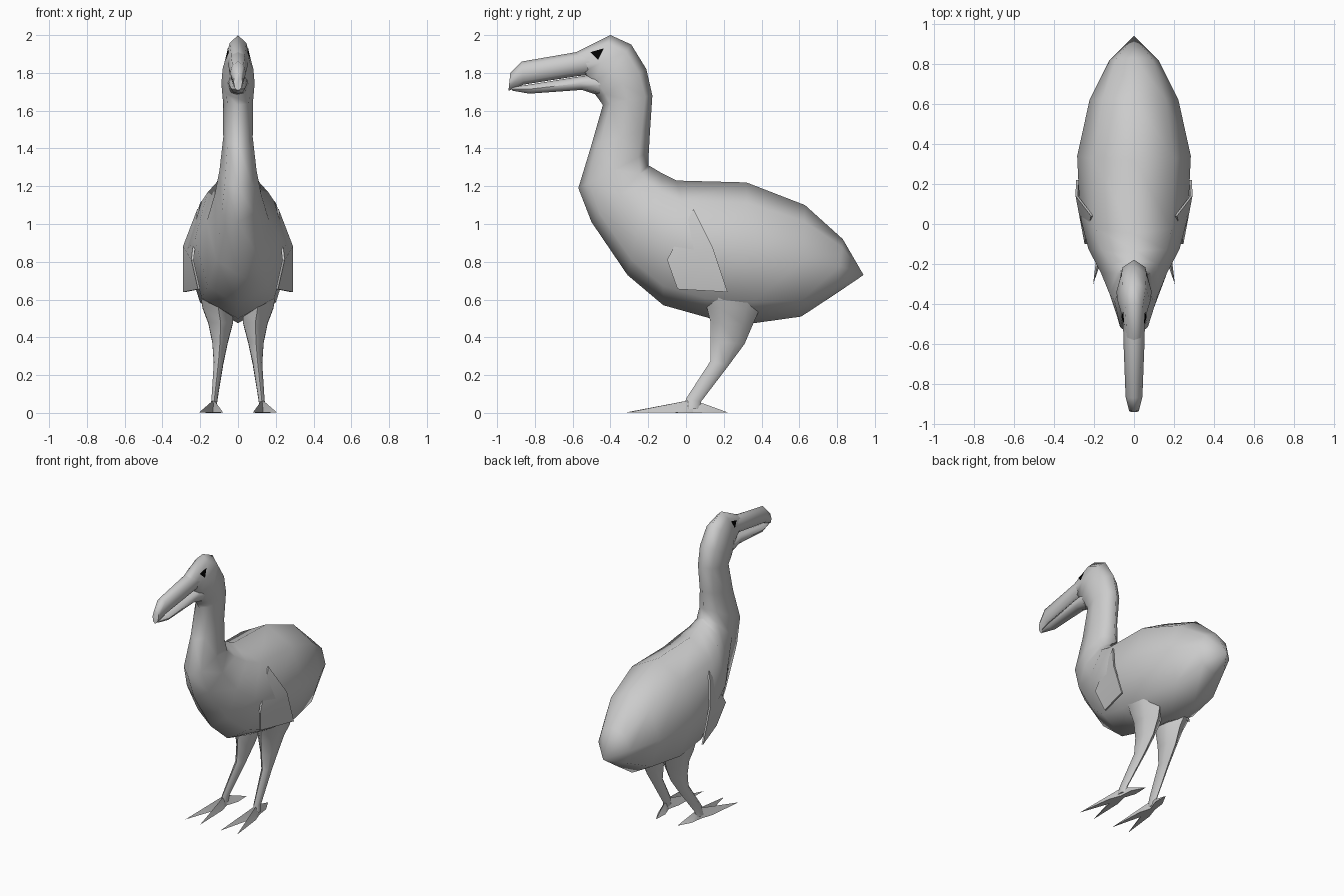
import bpy, bmesh, math
from mathutils import Vector
from mathutils.bvhtree import BVHTree

if "Cube" in bpy.data.objects:
    bpy.data.objects.remove(bpy.data.objects["Cube"])


def material(name, rgb):
    m = bpy.data.materials.new(name)
    m.diffuse_color = (*rgb, 1)
    m.use_nodes = True
    m.node_tree.nodes["Principled BSDF"].inputs["Base Color"].default_value = m.diffuse_color
    return m


GREY = material("plain grey", (0.6, 0.6, 0.6))
BLACK = material("eye black", (0.0, 0.0, 0.0))


def finish(name, bm, mat, angle=None):
    bmesh.ops.recalc_face_normals(bm, faces=bm.faces)
    me = bpy.data.meshes.new(name)
    bm.to_mesh(me)
    bm.free()
    me.materials.append(mat)
    ob = bpy.data.objects.new(name, me)
    bpy.context.collection.objects.link(ob)
    if angle:
        bpy.ops.object.select_all(action='DESELECT')
        bpy.context.view_layer.objects.active = ob
        ob.select_set(True)
        bpy.ops.object.shade_smooth_by_angle(angle=math.radians(angle))
    return ob


def loft(name, rings, sides=8, tip=None, angle=50):
    """Rings are (top y, top z, bottom y, bottom z, half width, centre x)."""
    bm = bmesh.new()
    loops = []
    for ty, tz, by, bz, w, cx in rings:
        top, bot = Vector((cx, ty, tz)), Vector((cx, by, bz))
        mid, half = (top + bot) / 2, (top - bot) / 2
        loops.append([bm.verts.new(mid + half * math.cos(a) + Vector((w * math.sin(a), 0, 0)))
                      for a in (math.tau * i / sides for i in range(sides))])
    for a, b in zip(loops, loops[1:]):
        for i in range(sides):
            j = (i + 1) % sides
            bm.faces.new((a[i], a[j], b[j], b[i]))
    if tip:
        t = bm.verts.new(tip)
        for i in range(sides):
            bm.faces.new((t, loops[0][(i + 1) % sides], loops[0][i]))
    else:
        bm.faces.new(loops[0])
    bm.faces.new(loops[-1])
    return finish(name, bm, GREY, angle)


# Body, neck and head in one skin, from tail to brow
body = loft("body", [(*r, 0) for r in [
    (0.83, 0.92, 0.80, 0.635, 0.125),
    (0.63, 1.10, 0.61, 0.51, 0.222),
    (0.32, 1.22, 0.36, 0.475, 0.284),
    (-0.05, 1.23, 0.13, 0.50, 0.270),
    (-0.13, 1.27, -0.12, 0.57, 0.228),
    (-0.18, 1.30, -0.31, 0.73, 0.165),
    (-0.20, 1.31, -0.50, 1.01, 0.122),
    (-0.197, 1.38, -0.57, 1.19, 0.098),
    (-0.19, 1.50, -0.50, 1.42, 0.078),
    (-0.178, 1.68, -0.44, 1.63, 0.08),
    (-0.21, 1.82, -0.465, 1.665, 0.088),
    (-0.29, 1.95, -0.48, 1.685, 0.082),
    (-0.40, 2.00, -0.50, 1.71, 0.062),
    (-0.58, 1.91, -0.53, 1.79, 0.05)]], tip=(0, 0.94, 0.73), angle=75)

# Beak halves, parted by a thin gap
loft("upper_beak", [(*r, 0) for r in [
    (-0.48, 1.93, -0.45, 1.798, 0.055),
    (-0.58, 1.91, -0.58, 1.782, 0.053),
    (-0.87, 1.86, -0.86, 1.738, 0.042),
    (-0.93, 1.80, -0.94, 1.705, 0.024)]], angle=60)
loft("lower_beak", [(*r, 0) for r in [
    (-0.43, 1.80, -0.46, 1.68, 0.058),
    (-0.57, 1.78, -0.55, 1.71, 0.050),
    (-0.83, 1.738, -0.83, 1.69, 0.036),
    (-0.92, 1.725, -0.92, 1.706, 0.014)]], angle=60)

# Eyes: small triangles laid on the head surface
dg = bpy.context.evaluated_depsgraph_get()
tree = BVHTree.FromObject(body, dg)
CORNERS = [(-0.505, 1.91), (-0.435, 1.93), (-0.465, 1.87)]
for s, side in ((1, "right"), (-1, "left")):
    bm = bmesh.new()
    grid = {}
    n = 4
    for i in range(n + 1):
        for j in range(n + 1 - i):
            w = (i / n, j / n, 1 - (i + j) / n)
            y, z = (sum(k * c[d] for k, c in zip(w, CORNERS)) for d in (0, 1))
            p, normal, _, _ = tree.ray_cast(Vector((s, y, z)), Vector((-s, 0, 0)))
            if p is None:
                p = Vector((s * 0.05, y, z))
            grid[i, j] = bm.verts.new(p + Vector((s * 0.007, 0, 0)))
    for i in range(n):
        for j in range(n - i):
            bm.faces.new((grid[i, j], grid[i + 1, j], grid[i, j + 1]))
            if i + j < n - 1:
                bm.faces.new((grid[i + 1, j], grid[i + 1, j + 1], grid[i, j + 1]))
    finish(side + "_eye", bm, BLACK)

for s, side in ((1, "right"), (-1, "left")):
    # Wing: thin flap rooted in the body, hanging clear at the back
    bm = bmesh.new()
    outline = [(0.215, 0.04, 1.08), (0.292, 0.14, 0.88), (0.29, 0.22, 0.64),
               (0.212, -0.045, 0.655), (0.247, -0.10, 0.81)]
    outer = [bm.verts.new((s * x, y, z)) for x, y, z in outline]
    inner = [bm.verts.new((s * (x - 0.012), y, z)) for x, y, z in outline]
    for v in (outer, inner):
        bm.faces.new((v[0], v[1], v[4]))
        bm.faces.new((v[1], v[2], v[3], v[4]))
    for i in range(5):
        j = (i + 1) % 5
        bm.faces.new((outer[i], outer[j], inner[j], inner[i]))
    finish(side + "_wing", bm, GREY, 40)

    # Leg: thigh narrowing to a shank that slants forward
    loft(side + "_leg", [(*r, s * x) for *r, x in [
        (0.06, 0.70, 0.44, 0.68, 0.10, 0.125),
        (0.11, 0.56, 0.39, 0.55, 0.095, 0.105),
        (0.13, 0.48, 0.355, 0.47, 0.075, 0.092),
        (0.13, 0.38, 0.31, 0.365, 0.047, 0.095),
        (0.13, 0.275, 0.225, 0.25, 0.029, 0.103),
        (0.0, 0.075, 0.08, 0.06, 0.018, 0.125),
        (-0.01, 0.02, 0.07, 0.02, 0.02, 0.13)]], sides=6, angle=60)

    # Toes: flat spikes, two forward and one back
    for label, tx, ty in (("outer", 0.205, -0.305), ("inner", 0.08, -0.315), ("back", 0.085, 0.22)):
        bm = bmesh.new()
        root, tip = Vector((0.128, 0.035, 0)), Vector((tx, ty, 0.003))
        d = (tip - root).normalized()
        across = Vector((-d.y, d.x, 0)) * 0.026
        mid = root + d * 0.09
        pts = [root + Vector((0, 0, 0.07)), root + across * 0.6, mid + across,
               tip, mid - across, root - across * 0.6]
        v = [bm.verts.new((s * p.x, p.y, p.z)) for p in pts]
        for i in range(1, 5):
            bm.faces.new((v[0], v[i], v[i + 1]))
        bm.faces.new((v[0], v[5], v[1]))
        bm.faces.new(v[1:])
        finish(f"{side}_{label}_toe", bm, GREY, 30)
